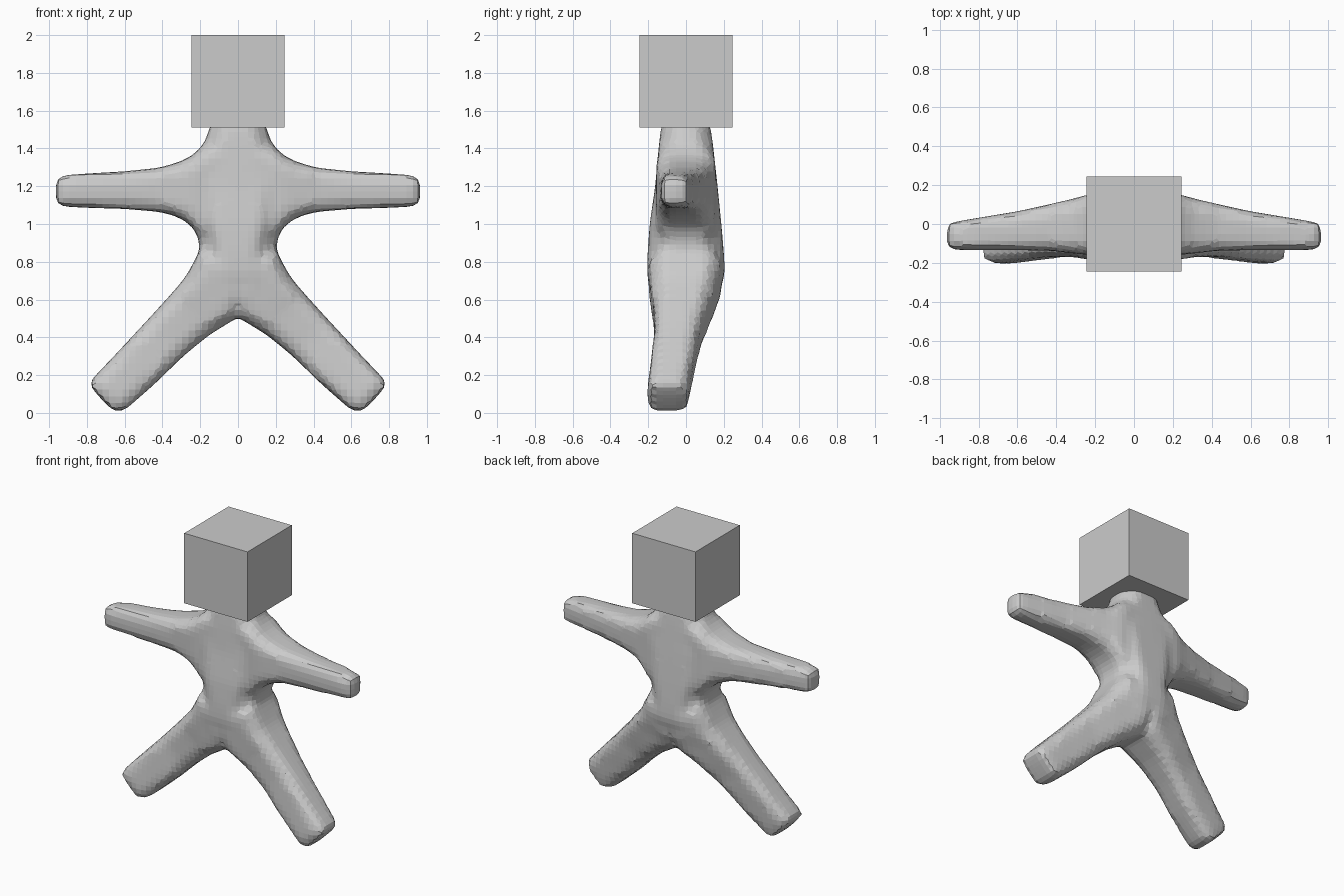
import bpy, bmesh
from mathutils import Vector

if "Cube" in bpy.data.objects:
    bpy.data.objects.remove(bpy.data.objects["Cube"])

grey = bpy.data.materials.new("light grey")
grey.diffuse_color = (0.6, 0.6, 0.6, 1)
grey.use_nodes = True
grey.node_tree.nodes["Principled BSDF"].inputs["Base Color"].default_value = grey.diffuse_color


def add_object(name, bm):
    bmesh.ops.recalc_face_normals(bm, faces=bm.faces[:])
    mesh = bpy.data.meshes.new(name)
    bm.to_mesh(mesh)
    bm.free()
    mesh.materials.append(grey)
    obj = bpy.data.objects.new(name, mesh)
    bpy.context.collection.objects.link(obj)
    return obj


def section(bm, a, b, front, back, cut):
    """Chamfered rectangle from (x, z) point a to b, between two depths."""
    a, b = Vector((a[0], 0, a[1])), Vector((b[0], 0, b[1]))
    mid, half = (a + b) / 2, (b - a).length / 2
    u = (b - a).normalized()
    yc, d = (front + back) / 2, (back - front) / 2
    c = cut * min(half, d)
    outline = [(half, d - c), (half - c, d), (c - half, d), (-half, d - c),
               (-half, c - d), (c - half, -d), (half - c, -d), (half, c - d)]
    return [bm.verts.new(mid + u * p + Vector((0, yc + q, 0))) for p, q in outline]


def loft(bm, rows, cut, side=1):
    rings = [section(bm, (a[0] * side, a[1]), (b[0] * side, b[1]), f, k, cut)
             for a, b, f, k in rows]
    for r, s in zip(rings, rings[1:]):
        for i in range(8):
            j = (i + 1) % 8
            bm.faces.new((r[i], r[j], s[j], s[i]))
    bm.faces.new(rings[0])
    bm.faces.new(rings[-1])


# torso: height, half width, front, back
torso = [(1.55, .135, -.128, .125), (1.4, .19, -.145, .145), (1.2, .23, -.163, .167),
         (1.0, .222, -.192, .187), (.85, .2, -.203, .2), (.74, .21, -.206, .206),
         (.62, .17, -.187, .172), (.52, .08, -.15, .11)]
# arm: x, bottom, top, front, back
arm = [(.08, .92, 1.44, -.15, .15), (.2, .93, 1.40, -.158, .158),
       (.25, .995, 1.355, -.158, .148), (.32, 1.04, 1.325, -.15, .128),
       (.42, 1.065, 1.297, -.138, .105), (.6, 1.08, 1.279, -.134, .065),
       (.8, 1.086, 1.267, -.134, .032), (.93, 1.092, 1.257, -.134, .01),
       (.964, 1.105, 1.245, -.12, -.004)]
# leg: outer point, inner point, front, back
leg = [((.2, .86), (0, .57), -.2, .19), ((.28, .715), (.01, .5), -.187, .16),
       ((.36, .622), (.15, .415), -.172, .125), ((.485, .485), (.285, .305), -.167, .076),
       ((.655, .302), (.445, .15), -.188, .04), ((.765, .187), (.57, .04), -.204, .018),
       ((.79, .155), (.605, .012), -.204, .01), ((.74, .09), (.65, 0), -.195, .002)]

# body: overlapping limbs fused into one faceted skin
bm = bmesh.new()
loft(bm, [((-w, z), (w, z), f, k) for z, w, f, k in torso], .55)
for side in (1, -1):
    loft(bm, [((x, lo), (x, hi), f, k) for x, lo, hi, f, k in arm], .35, side)
    loft(bm, leg, .35, side)
body = add_object("body", bm)
remesh = body.modifiers.new("fuse", 'REMESH')
remesh.mode = 'VOXEL'
remesh.voxel_size = .035
soften = body.modifiers.new("soften", 'SMOOTH')
soften.factor = .4
soften.iterations = 2

# head: plain cube
bm = bmesh.new()
bmesh.ops.create_cube(bm, size=.49)
bmesh.ops.translate(bm, verts=bm.verts[:], vec=(0, 0, 1.755))
add_object("head", bm)
